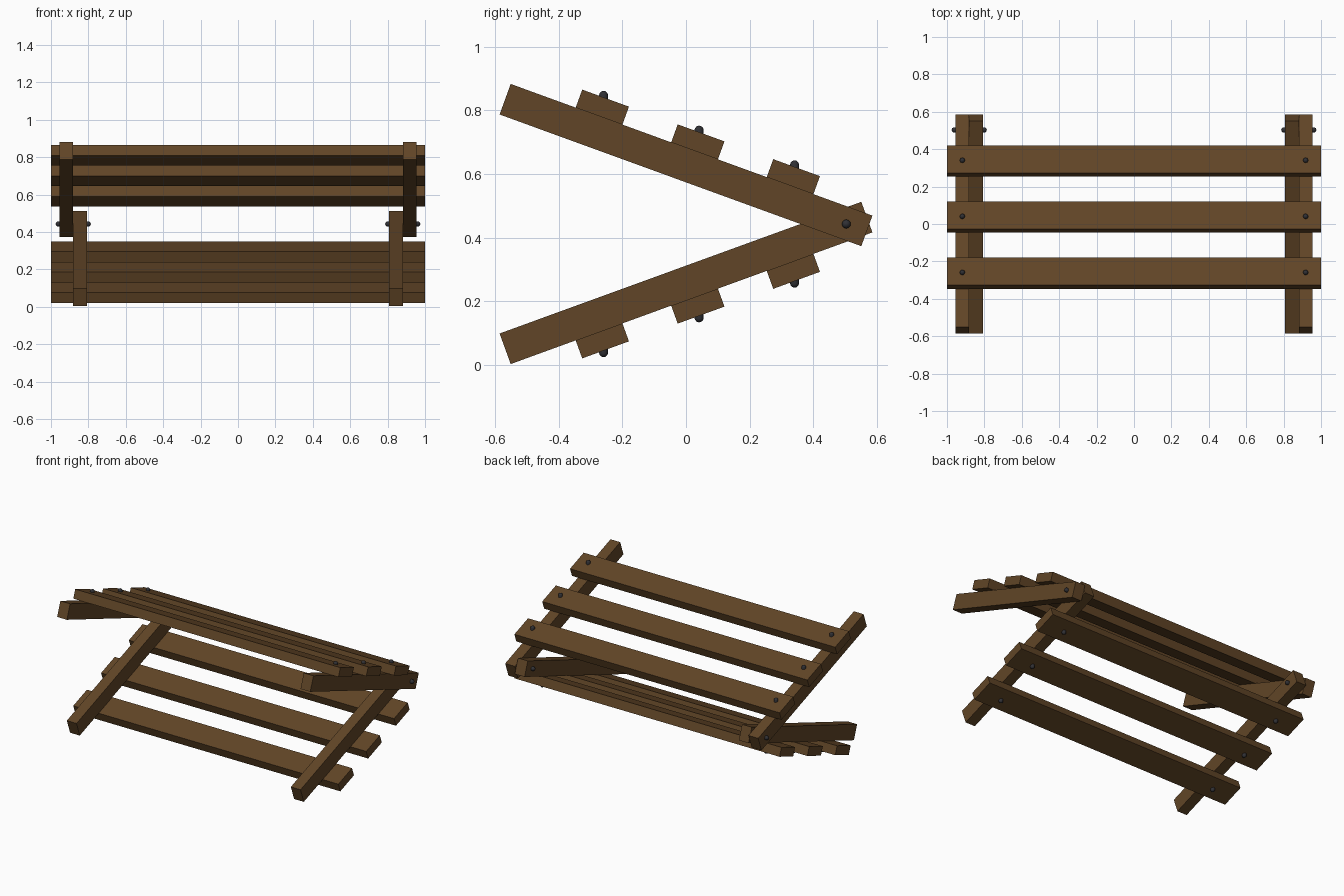
import bpy, bmesh
from math import radians
from mathutils import Matrix, Vector

if "Cube" in bpy.data.objects:
    bpy.data.objects.remove(bpy.data.objects["Cube"])

TILT = radians(20)
MID_Z = 0.443


def material(name, color):
    m = bpy.data.materials.new(name)
    m.diffuse_color = color
    m.use_nodes = True
    m.node_tree.nodes["Principled BSDF"].inputs["Base Color"].default_value = m.diffuse_color
    return m


WOOD = material("dark_wood", (0.12, 0.06, 0.02, 1))
METAL = material("dark_metal", (0.03, 0.03, 0.035, 1))


def finish(name, bm, mat, matrix):
    me = bpy.data.meshes.new(name)
    bm.to_mesh(me)
    bm.free()
    me.materials.append(mat)
    ob = bpy.data.objects.new(name, me)
    ob.matrix_world = matrix
    bpy.context.collection.objects.link(ob)
    return ob


def box(name, size, matrix):
    bm = bmesh.new()
    bmesh.ops.create_cube(bm, size=1)
    bmesh.ops.scale(bm, vec=size, verts=bm.verts)
    return finish(name, bm, WOOD, matrix)


def bolt(name, length, matrix, radius=0.014):
    # capsule: sphere halves pulled apart along z (odd ring count leaves a straight shank)
    bm = bmesh.new()
    bmesh.ops.create_uvsphere(bm, u_segments=16, v_segments=9, radius=radius)
    shift = length / 2 - radius
    for v in bm.verts:
        v.co.z += shift if v.co.z > 0 else -shift
    for f in bm.faces:
        f.smooth = True
    return finish(name, bm, METAL, matrix)


# Two mirrored slatted frames hinged at the back
for label, s, rail_x in (("upper", 1, 0.918), ("lower", -1, 0.845)):
    frame = (Matrix.Translation((0, 0, MID_Z + s * 0.185))
             @ Matrix.Rotation(-s * TILT, 4, 'X'))
    # side rails
    for side, sx in (("left", -1), ("right", 1)):
        box(f"{label}_rail_{side}", (0.073, 1.208, 0.102),
            frame @ Matrix.Translation((sx * rail_x, 0, 0)))
    # slats on the outer faces, with a bolt through each rail
    for i, u in enumerate((-0.309, 0.01, 0.329)):
        place = frame @ Matrix.Translation((0, u, s * 0.081))
        box(f"{label}_slat_{i + 1}", (2.0, 0.156, 0.06), place)
        c = place.translation
        for side, sx in (("left", -1), ("right", 1)):
            at = c + Vector((sx * rail_x, 0.004, s * 0.021))
            bolt(f"{label}_slat_bolt_{i + 1}_{side}", 0.06, Matrix.Translation(at))

# Pivot bolts joining the rails
for side, sx in (("left", -1), ("right", 1)):
    bolt(f"pivot_bolt_{side}", 0.188,
         Matrix.Translation((sx * 0.881, 0.503, MID_Z)) @ Matrix.Rotation(radians(90), 4, 'Y'))
